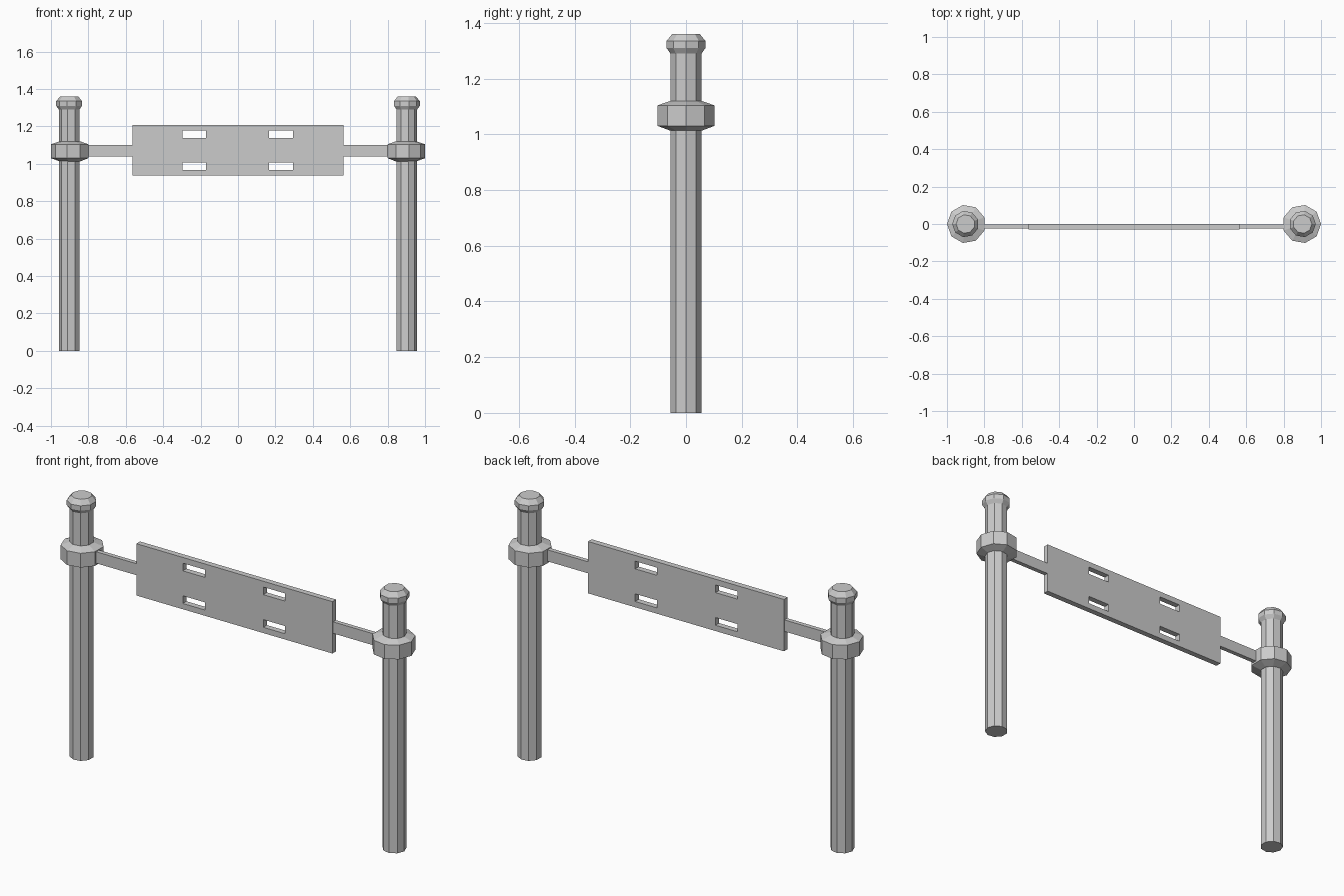
import bpy, bmesh
from math import cos, sin, pi

if "Cube" in bpy.data.objects:
    bpy.data.objects.remove(bpy.data.objects["Cube"])

SIDES = 9


def finish(name, bm):
    bmesh.ops.recalc_face_normals(bm, faces=bm.faces[:])
    mesh = bpy.data.meshes.new(name)
    bm.to_mesh(mesh)
    bm.free()
    obj = bpy.data.objects.new(name, mesh)
    bpy.context.collection.objects.link(obj)
    return obj


def lathe(name, profile, cx, side):
    """Nine-sided turned solid; a corner points outward along side * x."""
    bm = bmesh.new()
    rings = []
    for r, z in profile:
        rings.append([bm.verts.new((cx + side * r * cos(2 * pi * i / SIDES),
                                    r * sin(2 * pi * i / SIDES), z))
                      for i in range(SIDES)])
    for a, b in zip(rings, rings[1:]):
        for i in range(SIDES):
            j = (i + 1) % SIDES
            bm.faces.new((a[i], a[j], b[j], b[i]))
    bm.faces.new(rings[0])
    bm.faces.new(rings[-1])
    return finish(name, bm)


def box(name, x0, x1, y0, y1, z0, z1):
    bm = bmesh.new()
    bmesh.ops.create_cube(bm, size=1)
    for v in bm.verts:
        v.co = (x1 if v.co.x > 0 else x0,
                y1 if v.co.y > 0 else y0,
                z1 if v.co.z > 0 else z0)
    return finish(name, bm)


# Posts with flared caps, collars and connecting bars, one set per side
post = [(0.057, 0), (0.057, 1.29), (0.071, 1.31), (0.071, 1.335), (0.05, 1.36)]
collar = [(0.057, 1.013), (0.103, 1.03), (0.103, 1.104), (0.057, 1.12)]
for side, label in ((-1, "left"), (1, "right")):
    lathe(label + "_post", post, side * 0.901, side)
    lathe(label + "_collar", collar, side * 0.897, side)
    xa, xb = sorted((side * 0.56, side * 0.82))
    box(label + "_bar", xa, xb, -0.025, -0.002, 1.04, 1.10)

# Sign plate: a grid of cells, leaving out the four slots, then thickened
xs = [-0.565, -0.297, -0.17, 0.167, 0.293, 0.565]
zs = [0.937, 0.967, 1.007, 1.137, 1.177, 1.207]
bm = bmesh.new()
grid = [[bm.verts.new((x, -0.03, z)) for z in zs] for x in xs]
for i in range(5):
    for k in range(5):
        if i in (1, 3) and k in (1, 3):
            continue
        bm.faces.new((grid[i][k], grid[i + 1][k],
                      grid[i + 1][k + 1], grid[i][k + 1]))
front = bm.faces[:]
ext = bmesh.ops.extrude_face_region(bm, geom=front, use_keep_orig=True)
bmesh.ops.translate(bm, vec=(0, 0.03, 0),
                    verts=[g for g in ext["geom"] if isinstance(g, bmesh.types.BMVert)])
finish("slotted_plate", bm)
